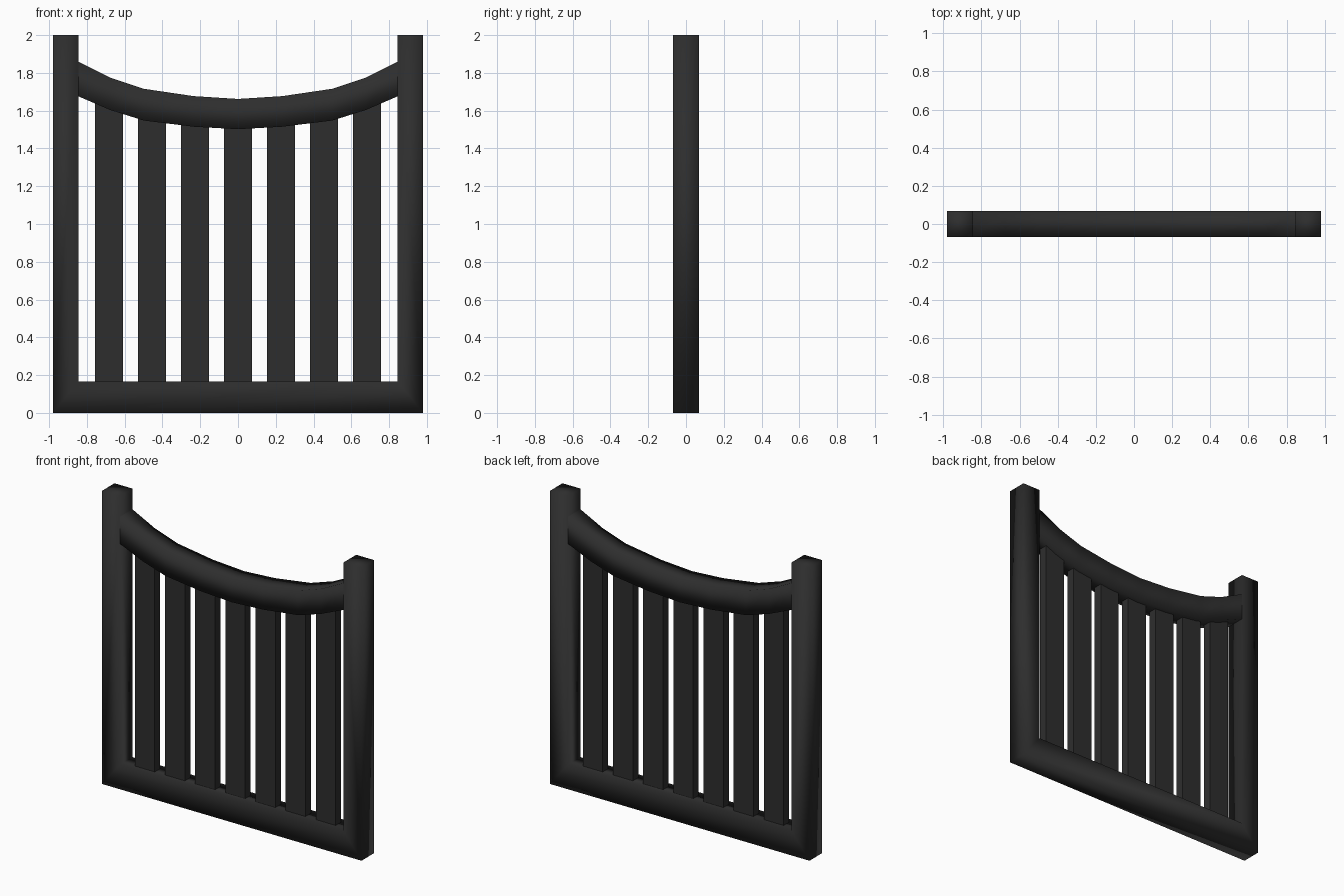
import bpy

if "Cube" in bpy.data.objects:
    bpy.data.objects.remove(bpy.data.objects["Cube"])

HALF_DEPTH = 0.068

paint = bpy.data.materials.new("charcoal black paint")
paint.diffuse_color = (0.027, 0.027, 0.027, 1.0)
paint.use_nodes = True
paint.node_tree.nodes["Principled BSDF"].inputs["Base Color"].default_value = paint.diffuse_color


def slab(name, points, quads, half_depth, smooth, skip=()):
    """Extrude a set of x-z quads along y, with side walls on the outline."""
    n = len(points)
    verts = [(x, -half_depth, z) for x, z in points]
    verts += [(x, half_depth, z) for x, z in points]
    faces = [tuple(q) for q in quads]
    faces += [tuple(i + n for i in reversed(q)) for q in quads]
    for i in range(n):
        j = (i + 1) % n
        if i not in skip:
            faces.append((j, i, i + n, j + n))
    mesh = bpy.data.meshes.new(name)
    mesh.from_pydata(verts, [], faces)
    mesh.materials.append(paint)
    for p in mesh.polygons:
        p.use_smooth = smooth
    mesh.update()
    obj = bpy.data.objects.new(name, mesh)
    bpy.context.collection.objects.link(obj)
    return obj


# U-shaped frame: two posts and the bottom rail, mitred at the corners
OUT, INN, SILL, TOP = 0.98, 0.845, 0.167, 2.0
outline = [(-OUT, 0), (OUT, 0), (OUT, TOP), (INN, TOP),
           (INN, SILL), (-INN, SILL), (-INN, TOP), (-OUT, TOP)]
slab("gate_frame", outline, [(0, 1, 4, 5), (1, 2, 3, 4), (0, 5, 6, 7)],
     HALF_DEPTH, True)

# Sagging top rail: (x, lower z, upper z) for the right half, mirrored
half = [(0, 1.502, 1.662), (0.235, 1.515, 1.677), (0.50, 1.548, 1.716),
        (0.675, 1.603, 1.774), (INN, 1.676, 1.859)]
stations = [(-x, a, b) for x, a, b in reversed(half[1:])] + half
m = len(stations)
lower = [(x, a) for x, a, b in stations]
upper = [(x, b) for x, a, b in reversed(stations)]
quads = [(i, i + 1, 2 * m - 2 - i, 2 * m - 1 - i) for i in range(m - 1)]
slab("top_rail", lower + upper, quads, HALF_DEPTH, True,
     skip=(m - 1, 2 * m - 1))


def rail_middle(x):
    """Height of the rail centre line at x."""
    x = abs(x)
    for (x0, a0, b0), (x1, a1, b1) in zip(half, half[1:]):
        if x <= x1:
            t = (x - x0) / (x1 - x0)
            return ((a0 + b0) * (1 - t) + (a1 + b1) * t) / 2
    return half[-1][1]


# Seven upright slats, tucked into the rails
for k in range(-3, 4):
    c = k * 0.2277
    l, r = c - 0.075, c + 0.075
    slab(f"slat_{k + 4}",
         [(l, SILL - 0.02), (r, SILL - 0.02),
          (r, rail_middle(r)), (l, rail_middle(l))],
         [(0, 1, 2, 3)], 0.03, False)
